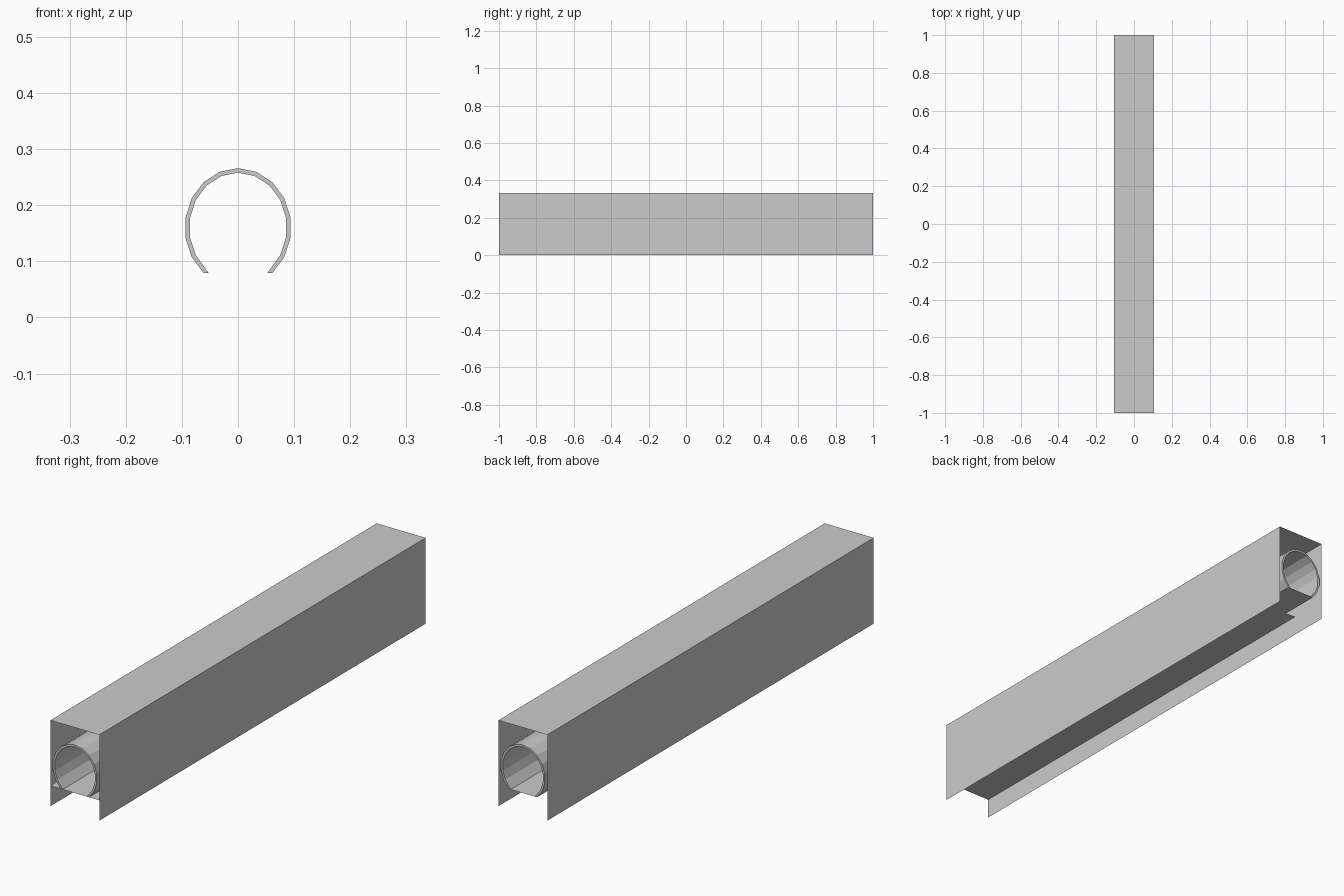
import bpy
from math import sin, cos, radians

if "Cube" in bpy.data.objects:
    bpy.data.objects.remove(bpy.data.objects["Cube"])

FLOOR_Z = 0.079


def add_mesh(name, verts, faces):
    mesh = bpy.data.meshes.new(name)
    mesh.from_pydata(verts, [], faces)
    ob = bpy.data.objects.new(name, mesh)
    bpy.context.collection.objects.link(ob)
    return ob


def extrude(name, profile, y0, y1, closed=False, caps=False):
    """Sweep an (x, z) profile along y as a sheet, optionally closed."""
    n = len(profile)
    verts = [(x, y, z) for y in (y0, y1) for x, z in profile]
    count = n if closed else n - 1
    faces = [(i, (i + 1) % n, n + (i + 1) % n, n + i) for i in range(count)]
    if caps:  # bridge the outer arc to the inner arc at both ends
        for o in (0, n):
            faces += [(o + i, o + i + 1, o + n - 2 - i, o + n - 1 - i)
                      for i in range(n // 2 - 1)]
    return add_mesh(name, verts, faces)


def arc(rx, rz, end_x):
    """Part of an 18-sided ellipse, trimmed flat at the floor."""
    pts = [(rx * sin(radians(a)), 0.16 + rz * cos(radians(a)))
           for a in range(-120, 121, 20)]
    return [(-end_x, FLOOR_Z)] + pts + [(end_x, FLOOR_Z)]


# open-ended outer casing made of thin sheets
extrude("casing", [(-0.105, 0), (-0.105, 0.333), (0.105, 0.333), (0.105, 0)], -1, 1)

# tunnel lining with real wall thickness
extrude("tunnel_lining", arc(0.095, 0.106, 0.061) + arc(0.087, 0.098, 0.052)[::-1],
        -1, 1, closed=True, caps=True)

# tunnel floor, full length
extrude("tunnel_floor", [(-0.052, FLOOR_Z), (0.052, FLOOR_Z)], -1, 1)

# side ledges join lining to casing and stop short of the back
for side, s in (("left", -1), ("right", 1)):
    extrude(side + "_ledge", [(s * 0.105, FLOOR_Z), (s * 0.061, FLOOR_Z)], -1, 0.84)
